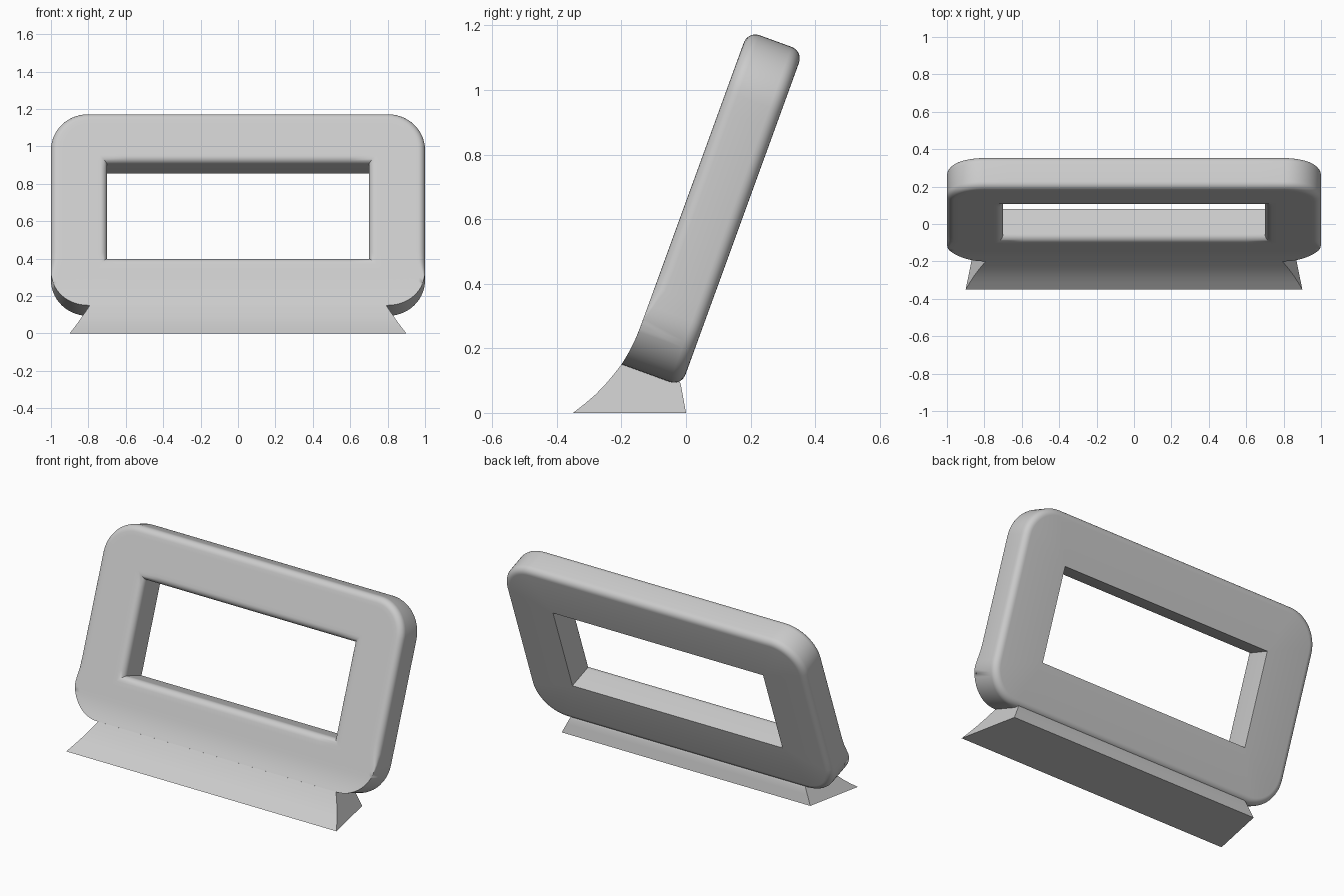
import bpy, bmesh, math
from mathutils import Vector

if "Cube" in bpy.data.objects:
    bpy.data.objects.remove(bpy.data.objects["Cube"])

grey = bpy.data.materials.new("light_grey")
grey.use_nodes = True
COLOUR = (0.6, 0.6, 0.6, 1)
grey.diffuse_color = COLOUR
grey.node_tree.nodes["Principled BSDF"].inputs["Base Color"].default_value = COLOUR

TILT = math.radians(20)
BOTTOM, TOP = 0.073, 1.177            # along the leaning panel
FRONT, BACK = -0.224, -0.042          # through its thickness
CORNER, EDGE = 0.2, 0.038             # outline radius, edge rounding
HOLE_X, HOLE_LOW, HOLE_HIGH = 0.70, 0.353, 0.894


def lean(x, v, n):
    """Panel coordinates (across, up the slope, through) to world."""
    s, c = math.sin(TILT), math.cos(TILT)
    return Vector((x, v * s + n * c, v * c - n * s))


def finish(bm, name):
    bmesh.ops.remove_doubles(bm, verts=bm.verts, dist=0.0004)
    bmesh.ops.recalc_face_normals(bm, faces=bm.faces)
    mesh = bpy.data.meshes.new(name)
    bm.to_mesh(mesh)
    bm.free()
    mesh.materials.append(grey)
    obj = bpy.data.objects.new(name, mesh)
    bpy.context.collection.objects.link(obj)
    bpy.ops.object.select_all(action="DESELECT")
    obj.select_set(True)
    bpy.context.view_layer.objects.active = obj
    bpy.ops.object.shade_smooth_by_angle(angle=math.radians(35))
    return obj


def loft(bm, rings, closed):
    """Skin a list of closed rings of equal length."""
    rows = [[bm.verts.new(p) for p in ring] for ring in rings]
    pairs = list(zip(rows, rows[1:])) + ([(rows[-1], rows[0])] if closed else [])
    for a, b in pairs:
        for i in range(len(a)):
            j = (i + 1) % len(a)
            bm.faces.new((a[i], a[j], b[j], b[i]))
    return rows


# Outline samples: corner centre, outward direction, hole corner, hole diagonal
samples = []
signs = [(1, 1), (-1, 1), (-1, -1), (1, -1)]
ARC, SIDE = 14, 12


def corner(k):
    sx, sv = signs[k % 4]
    centre = Vector((sx * (1 - CORNER), TOP - CORNER if sv > 0 else BOTTOM + CORNER))
    hole = Vector((sx * HOLE_X, HOLE_HIGH if sv > 0 else HOLE_LOW))
    return centre, hole, Vector((sx, sv))


for k in range(4):
    here, after = corner(k), corner(k + 1)
    for i in range(ARC + 1):
        a = (k + i / ARC) * math.pi / 2
        samples.append((here[0], Vector((math.cos(a), math.sin(a))), here[1], here[2]))
    for i in range(1, SIDE):
        c, h, s = [p.lerp(q, i / SIDE) for p, q in zip(here, after)]
        samples.append((c, samples[-1][1], h, s))


def front_depth(v):
    """Front surface, flaring forward toward the foot."""
    return FRONT - 0.015 * (max(0, 0.2 - v) / 0.127) ** 2


def front_edge(v):
    """Front rounding fades to a crisp edge near the foot."""
    t = min(1, max(0, (v - 0.2) / 0.16))
    return EDGE * t * t * (3 - 2 * t)


def outline(inset, depth):
    ring = []
    for c, d, h, s in samples:
        p = c + d * (CORNER - inset)
        ring.append(lean(p.x, p.y, depth))
    return ring


def front_round(a):
    ring = []
    for c, d, h, s in samples:
        r = front_edge((c + d * CORNER).y)
        p = c + d * (CORNER - r * (1 - math.cos(a)))
        ring.append(lean(p.x, p.y, front_depth(p.y) + r * (1 - math.sin(a))))
    return ring


def front_face(t):
    ring = []
    for c, d, h, s in samples:
        r = front_edge((c + d * CORNER).y)
        p = (c + d * (CORNER - r)).lerp(h + s * EDGE, t)
        ring.append(lean(p.x, p.y, front_depth(p.y)))
    return ring


def opening(grow, depth):
    return [lean(*(h + s * grow), depth) for c, d, h, s in samples]


# Panel with rounded outer edges and a window rounded on its front edge
STEPS = 6
angles = [i / STEPS * math.pi / 2 for i in range(STEPS + 1)]
rings = [opening(0, BACK)]
rings += [outline(EDGE * (1 - math.sin(a)), BACK - EDGE * (1 - math.cos(a))) for a in angles]
rings += [front_round(a) for a in angles]
rings += [front_face(i / 10) for i in range(1, 11)]
rings += [opening(EDGE * (1 - math.sin(a)), FRONT + EDGE * (1 - math.cos(a))) for a in angles[1:]]
bm = bmesh.new()
loft(bm, rings, True)
finish(bm, "window_panel")

# Flared foot: side profile swept across, with slanted planar ends
profile = [(-0.35, 0), (-0.315, 0.027), (-0.28, 0.057), (-0.25, 0.088), (-0.223, 0.12),
           (-0.1997, 0.1503), (-0.05, 0.13), (-0.024, 0.105), (-0.016, 0.088),
           (-0.010, 0.055), (0, 0)]


def foot_end(side):
    return [Vector((side * (0.9 - 0.205 * (y + 0.35) - 0.51 * z), y, z)) for y, z in profile]


bm = bmesh.new()
for row in loft(bm, [foot_end(-1), foot_end(1)], False):
    bm.faces.new(row)
finish(bm, "foot")
